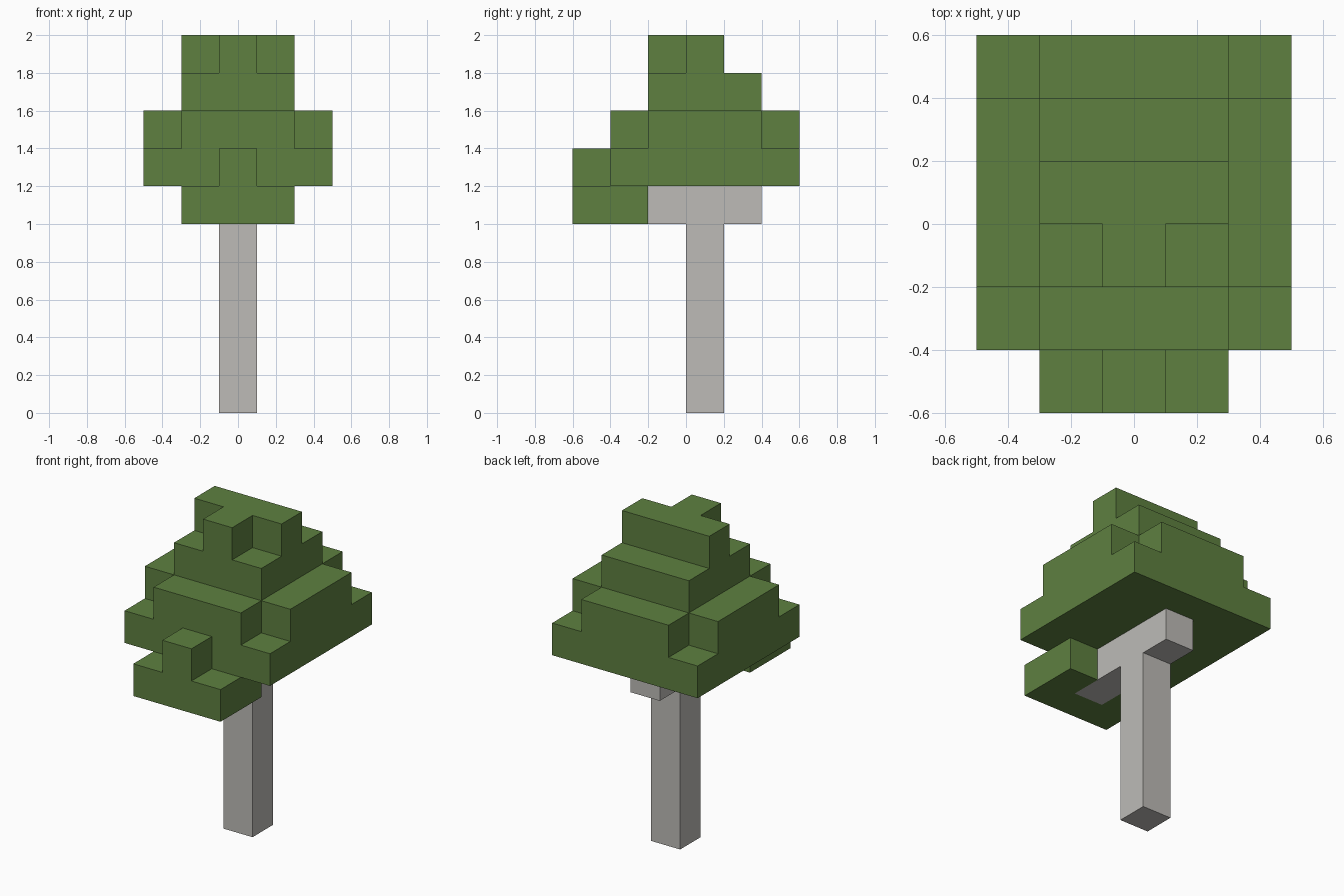
import bpy, bmesh
from math import radians
from mathutils import Vector

if "Cube" in bpy.data.objects:
    bpy.data.objects.remove(bpy.data.objects["Cube"], do_unlink=True)

CELL = 0.2


def material(name, rgb):
    m = bpy.data.materials.new(name)
    m.use_nodes = True
    m.diffuse_color = (*rgb, 1)
    bsdf = m.node_tree.nodes["Principled BSDF"]
    bsdf.inputs["Base Color"].default_value = (*rgb, 1)
    bsdf.inputs["Roughness"].default_value = 0.9
    return m


green = material("leaf green", (0.112, 0.216, 0.051))
grey = material("bark grey", (0.51, 0.497, 0.474))


def block(half, y0, y1, z0, z1):
    """Cells of a box: half-width in cells beside the centre column, y and z ranges."""
    return {(x, y, z) for x in range(-half, half + 1)
            for y in range(y0, y1) for z in range(z0, z1)}


# Upright trunk and the crossing branch that carries the crown
trunk = block(0, 0, 1, 0, 6)
branch = block(0, -2, 2, 5, 6) - trunk

# Low front bough with its single raised block
bough = (block(1, -3, -1, 5, 6) | block(0, -3, -2, 6, 7)) - branch

# Stepped crown: square base, cross-shaped tier, upper tier, T-shaped top
crown = (block(2, -2, 3, 6, 7)
         | block(2, -1, 2, 7, 8) | block(1, -2, 3, 7, 8)
         | block(1, -1, 2, 8, 9)
         | block(1, 0, 1, 9, 10) | block(0, -1, 0, 9, 10))

solid = trunk | branch | bough | crown
axes = [Vector(v) for v in ((1, 0, 0), (0, 1, 0), (0, 0, 1))]


def build(name, cells, mat):
    """Skin the outer sides of the cells, then merge flat neighbours."""
    bm = bmesh.new()
    for cell in sorted(cells):
        centre = Vector(cell) + Vector((0, 0.5, 0.5))
        for a in range(3):
            for sign in (-1, 1):
                n = axes[a] * sign
                if tuple(int(c) for c in Vector(cell) + n) in solid:
                    continue
                u, v = axes[(a + 1) % 3], axes[(a + 2) % 3] * sign
                corners = (-u - v, u - v, u + v, v - u)
                bm.faces.new([bm.verts.new((centre + (n + c) / 2) * CELL)
                              for c in corners])
    bmesh.ops.remove_doubles(bm, verts=bm.verts, dist=0.001)
    bmesh.ops.dissolve_limit(bm, angle_limit=radians(1),
                             verts=bm.verts, edges=bm.edges)
    mesh = bpy.data.meshes.new(name)
    bm.to_mesh(mesh)
    bm.free()
    mesh.materials.append(mat)
    obj = bpy.data.objects.new(name, mesh)
    bpy.context.collection.objects.link(obj)


build("trunk", trunk, grey)
build("branch", branch, grey)
build("front_bough", bough, green)
build("leaf_crown", crown, green)
